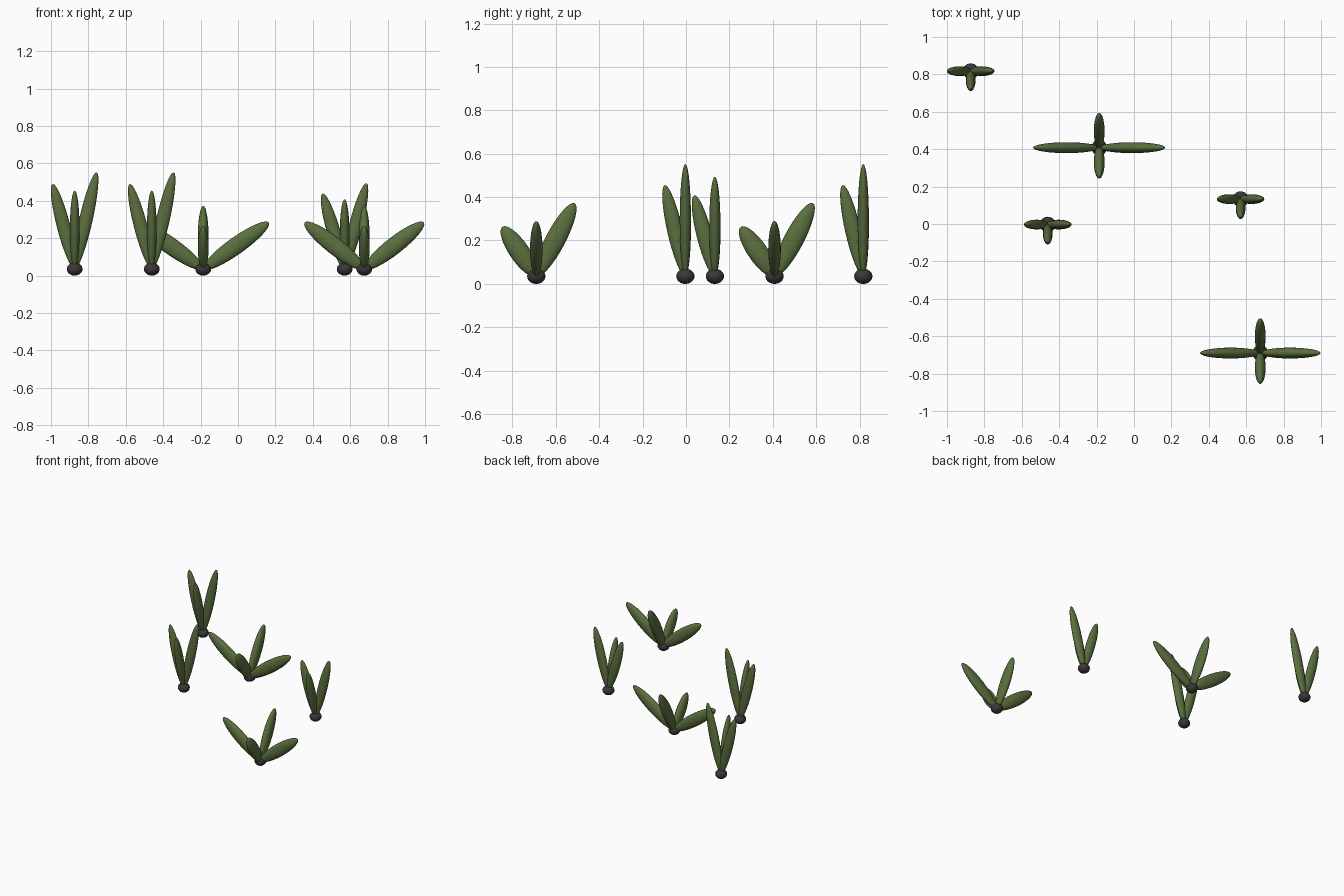
import bpy
from mathutils import Vector, Matrix

if "Cube" in bpy.data.objects:
    bpy.data.objects.remove(bpy.data.objects["Cube"])


def material(name, rgb):
    m = bpy.data.materials.new(name)
    m.diffuse_color = (*rgb, 1)
    m.use_nodes = True
    m.node_tree.nodes["Principled BSDF"].inputs["Base Color"].default_value = m.diffuse_color
    return m


GREEN = material("leaf_green", (0.105, 0.16, 0.05))
DARK = material("bulb_dark", (0.045, 0.038, 0.042))
BASE_Z = 0.035


def ellipsoid(name, matrix, mat):
    bpy.ops.mesh.primitive_uv_sphere_add(segments=24, ring_count=16, radius=1)
    ob = bpy.context.object
    ob.name = name
    ob.matrix_world = matrix
    ob.data.materials.append(mat)
    bpy.ops.object.shade_smooth()


def leaf(name, base, tip, width, thick):
    # long ellipsoid from the bulb centre to the tip, wide in its leaning plane
    tip = Vector(tip)
    z = tip.normalized()
    y = z.cross(Vector((tip.x, tip.y, 0)).normalized()).normalized()
    x = y.cross(z)
    rot = Matrix((x, y, z)).transposed().to_4x4()
    scale = Matrix.Diagonal((width, thick, tip.length / 2, 1))
    ellipsoid(name, Matrix.Translation(base + tip / 2) @ rot @ scale, GREEN)


def plant(name, x, y, tips, width, thick):
    base = Vector((x, y, BASE_Z))
    ellipsoid(name + "_bulb",
              Matrix.Translation(base) @ Matrix.Diagonal((0.042, 0.042, BASE_Z, 1)), DARK)
    for i, tip in enumerate(tips):
        leaf(f"{name}_leaf_{i + 1}", base, tip, width, thick)


# upright three-leaf plants: position and height factor
for i, (x, y, h) in enumerate([(-0.873, 0.817, 1), (-0.461, -0.003, 1), (0.57, 0.133, 0.888)]):
    plant(f"upright_plant_{i + 1}", x, y,
          [(-0.118, 0, 0.455 * h), (0.117, 0, 0.517 * h), (0, -0.095, 0.42 * h)],
          0.036, 0.026)

# spreading four-leaf plants: position and side reach
for i, (x, y, r) in enumerate([(-0.186, 0.408, 0.351), (0.675, -0.69, 0.319)]):
    plant(f"spreading_plant_{i + 1}", x, y,
          [(-r, 0, 0.249), (r, 0, 0.249), (0, 0.177, 0.337), (0, -0.156, 0.228)],
          0.046, 0.029)
